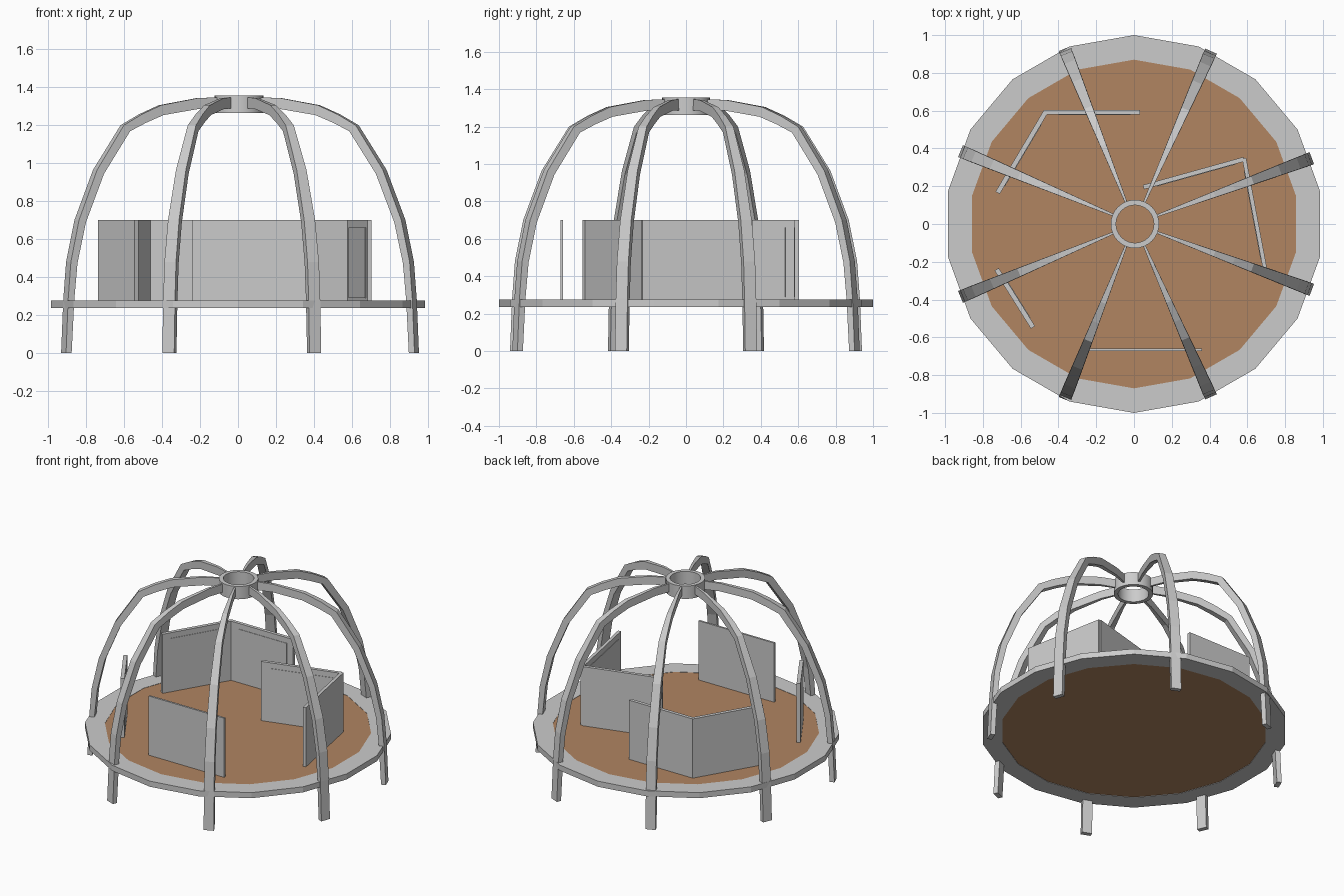
import bpy, bmesh, math
from mathutils import Vector

if "Cube" in bpy.data.objects:
    bpy.data.objects.remove(bpy.data.objects["Cube"])


def material(name, rgb):
    m = bpy.data.materials.new(name)
    m.diffuse_color = (*rgb, 1)
    m.use_nodes = True
    m.node_tree.nodes["Principled BSDF"].inputs["Base Color"].default_value = m.diffuse_color
    return m


GREY = material("light grey", (0.6, 0.6, 0.6))
BROWN = material("brown", (0.44, 0.235, 0.12))


def finish(bm, name, mat):
    bmesh.ops.recalc_face_normals(bm, faces=bm.faces)
    me = bpy.data.meshes.new(name)
    bm.to_mesh(me)
    bm.free()
    me.materials.append(mat)
    ob = bpy.data.objects.new(name, me)
    bpy.context.collection.objects.link(ob)
    return ob


def annulus(name, n, r_in, r_out, z0, z1, mat, cx=0):
    bm = bmesh.new()
    rings = []
    for i in range(n):
        a = math.pi / 2 + 2 * math.pi * i / n
        rings.append([bm.verts.new((cx + r * math.cos(a), r * math.sin(a), z))
                      for r, z in ((r_out, z0), (r_out, z1), (r_in, z1), (r_in, z0))])
    for i in range(n):
        p, q = rings[i], rings[(i + 1) % n]
        for k in range(4):
            bm.faces.new((p[k], q[k], q[(k + 1) % 4], p[(k + 1) % 4]))
    return finish(bm, name, mat)


# Base rim and floor, both 18-sided
annulus("base_rim", 18, 0.87, 1.0, 0.237, 0.277, GREY)
bm = bmesh.new()
base = [bm.verts.new((0.87 * math.sin(i * math.pi / 9), 0.87 * math.cos(i * math.pi / 9), 0.24))
        for i in range(18)]
f = bm.faces.new(base)
ext = bmesh.ops.extrude_face_region(bm, geom=[f], use_keep_orig=True)
for v in [g for g in ext["geom"] if isinstance(g, bmesh.types.BMVert)]:
    v.co.z = 0.275
finish(bm, "floor", BROWN)

# Top hub
hub = annulus("top_hub", 32, 0.10, 0.128, 1.263, 1.355, GREY, 0.005)
for p in hub.data.polygons:
    p.use_smooth = abs(p.normal.z) < 0.5
hub.data.set_sharp_from_angle(angle=math.radians(40))

# Dome ribs: outer profile (radius, height), tapering towards the hub
PROFILE = [(1.0, 0), (0.988, 0.28), (0.972, 0.48), (0.925, 0.7), (0.82, 0.965),
           (0.665, 1.2), (0.56, 1.258), (0.45, 1.305), (0.24, 1.342), (0.118, 1.347)]


def rib(name, deg):
    a = math.radians(deg)
    out, side = Vector((math.cos(a), math.sin(a), 0)), Vector((-math.sin(a), math.cos(a), 0))
    bm = bmesh.new()
    prev = None
    n = len(PROFILE)
    for i, (r, z) in enumerate(PROFILE):
        r0, z0 = PROFILE[max(i - 1, 0)]
        r1, z1 = PROFILE[min(i + 1, n - 1)]
        nrm = Vector((r1 - r0, z1 - z0)).normalized()
        inward = Vector((-nrm.y, nrm.x))
        if i == 0:
            inward = Vector((-1, 0))
        d = 0.032 + 0.028 * i / (n - 1)
        w = (0.012 + (r - 0.12) * 0.063) / 2
        cur = []
        for s, k in ((-1, 0), (1, 0), (1, 1), (-1, 1)):
            rr, zz = r + inward.x * d * k, z + inward.y * d * k
            cur.append(bm.verts.new(out * rr + side * w * s + Vector((0.004, 0, zz))))
        if prev:
            for k in range(4):
                bm.faces.new((prev[k], prev[(k + 1) % 4], cur[(k + 1) % 4], cur[k]))
        else:
            bm.faces.new(cur)
        prev = cur
    bm.faces.new(prev)
    finish(bm, name, GREY)


for i, deg in enumerate((20.4, 66.2, 111.8, 157.3)):
    rib(f"rib_left_{i}", deg)
    rib(f"rib_right_{i}", -deg)


# Upright panels, given as centre lines on the floor
def panel(name, a, b, t, z0=0.275, z1=0.7):
    a, b = Vector((*a, 0)), Vector((*b, 0))
    u = (b - a).normalized()
    s = Vector((-u.y, u.x, 0)) * t / 2
    bm = bmesh.new()
    lo = [bm.verts.new(p + Vector((0, 0, z0))) for p in (a - s, b - s, b + s, a + s)]
    hi = [bm.verts.new(v.co + Vector((0, 0, z1 - z0))) for v in lo]
    bm.faces.new(lo)
    bm.faces.new(hi)
    for k in range(4):
        bm.faces.new((lo[k], lo[(k + 1) % 4], hi[(k + 1) % 4], hi[k]))
    finish(bm, name, GREY)


PANELS = {
    "back_panel": ((-0.47, 0.592), (0.032, 0.592), 0.024),
    "back_left_panel": ((-0.465, 0.598), (-0.722, 0.165), 0.026),
    "inner_panel": ((0.05, 0.195), (0.582, 0.343), 0.024),
    "right_panel": ((0.583, 0.348), (0.693, -0.235), 0.022),
    "left_panel": ((-0.727, -0.24), (-0.535, -0.547), 0.026),
    "front_panel": ((-0.24, -0.665), (0.36, -0.665), 0.014),
}
for name, (a, b, t) in PANELS.items():
    panel(name, a, b, t)

# Thin lining plates on the panel faces
for name, side in (("back_panel", -1), ("back_left_panel", 1), ("right_panel", -1),
                   ("left_panel", 1), ("inner_panel", -1)):
    a, b, t = PANELS[name]
    a, b = Vector(a), Vector(b)
    u = (b - a).normalized()
    off = Vector((-u.y, u.x)) * side * t / 2
    panel(name + "_lining", a + u * 0.07 + off, b - u * 0.05 + off, 0.006, 0.29, 0.66)
